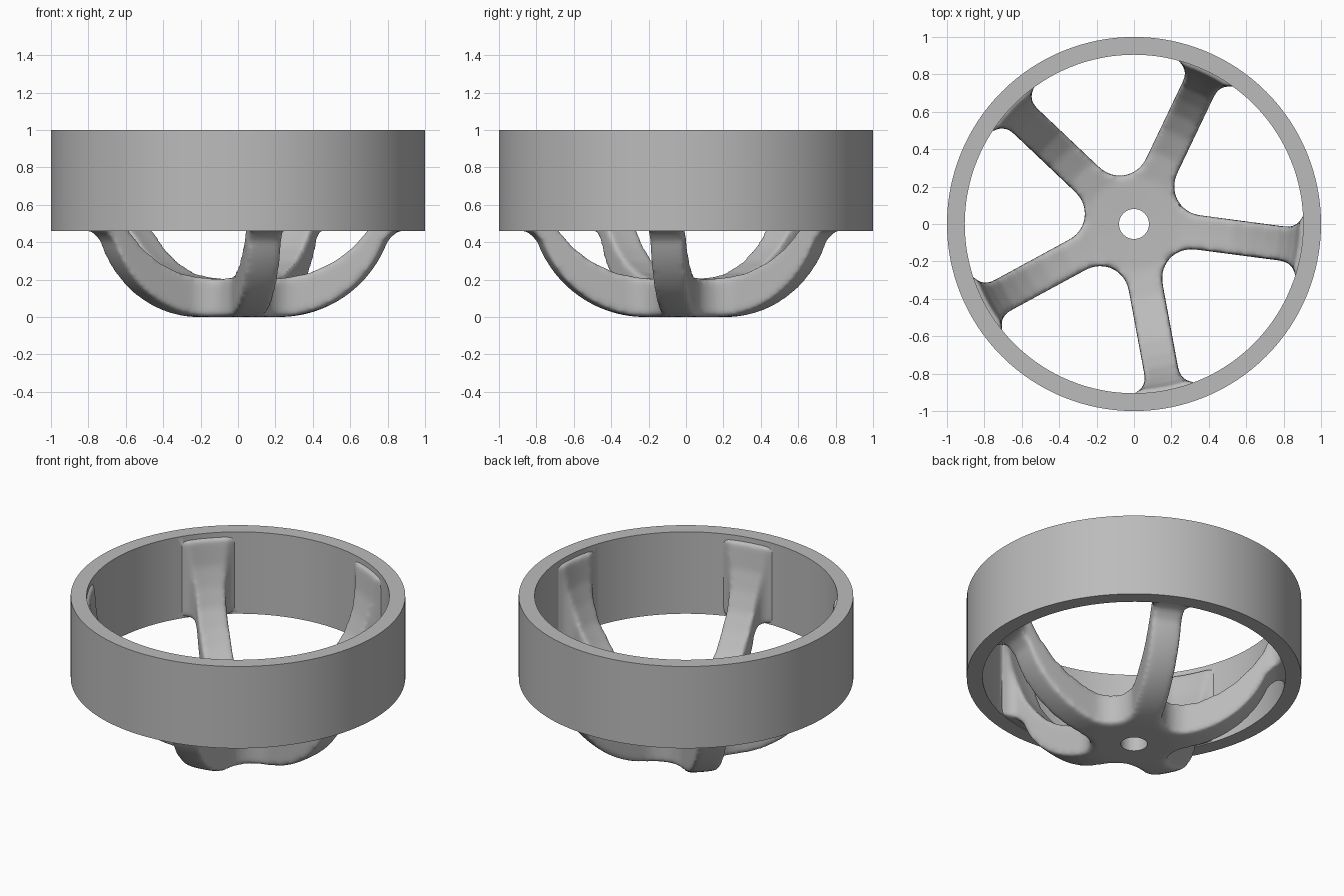
import bpy, bmesh
from math import sin, cos, radians, pi
from mathutils import Matrix

cube = bpy.data.objects.get("Cube")
if cube:
    bpy.data.objects.remove(cube)

SPOKES = 5
FIRST_ANGLE = radians(-79.5)
HALF = pi / SPOKES
SPOKE_HALF_WIDTH = 0.092

grey = bpy.data.materials.new("plain grey")
grey.use_nodes = True
colour = (0.5, 0.5, 0.5, 1)
grey.diffuse_color = colour
grey.node_tree.nodes["Principled BSDF"].inputs["Base Color"].default_value = colour


def make_object(name, bm):
    bmesh.ops.recalc_face_normals(bm, faces=bm.faces)
    mesh = bpy.data.meshes.new(name)
    bm.to_mesh(mesh)
    bm.free()
    mesh.materials.append(grey)
    obj = bpy.data.objects.new(name, mesh)
    bpy.context.collection.objects.link(obj)
    return obj


def lathe(name, profile, steps, closed=False):
    bm = bmesh.new()
    verts = [bm.verts.new((r, 0, z)) for r, z in profile]
    pairs = list(zip(verts, verts[1:]))
    if closed:
        pairs.append((verts[-1], verts[0]))
    edges = [bm.edges.new(p) for p in pairs]
    bmesh.ops.spin(bm, geom=verts + edges, cent=(0, 0, 0), axis=(0, 0, 1),
                   angle=2 * pi, steps=steps)
    bmesh.ops.remove_doubles(bm, verts=bm.verts, dist=0.0001)
    return make_object(name, bm)


def arc(cx, cy, r, start, end, n):
    return [(cx + r * cos(radians(start + (end - start) * i / n)),
             cy + r * sin(radians(start + (end - start) * i / n)))
            for i in range(n + 1)]


def apply_modifiers(obj):
    bpy.context.view_layer.objects.active = obj
    for m in list(obj.modifiers):
        bpy.ops.object.modifier_apply(modifier=m.name)


def boolean(obj, other, operation):
    m = obj.modifiers.new(operation, "BOOLEAN")
    m.object, m.operation, m.solver = other, operation, "EXACT"
    apply_modifiers(obj)
    bpy.data.objects.remove(other)


# Bowl-shaped shell that sets the curve of the hub and spokes
outer = [(0, 0)] + arc(0.22, 0.62, 0.62, -90, -20, 16) + [(0.85, 0.455), (0.975, 0.48)]
inner = [(0.975, 0.97), (0.885, 0.97), (0.865, 0.8), (0.83, 0.68), (0.78, 0.56),
         (0.71, 0.46), (0.63, 0.37), (0.53, 0.295), (0.4, 0.235), (0.25, 0.205), (0, 0.2)]
wheel = lathe("wheel", outer + inner, 96)

# Star-shaped plan: hub fillets, straight spokes, flared feet at the rim
valley = 0.265
fillet = (valley * sin(HALF) - SPOKE_HALF_WIDTH) / (1 - sin(HALF))
reach = valley + fillet
side = arc(reach * cos(HALF), reach * sin(HALF), fillet, 216, 270, 10)
side += arc(0.81, SPOKE_HALF_WIDTH + 0.08, 0.08, 270, 360, 8) + [(0.97, 0.2)]
plan = [(u, -v) for u, v in side] + side[:0:-1]

bm = bmesh.new()
outline = []
for k in range(SPOKES):
    turn = Matrix.Rotation(FIRST_ANGLE + 2 * HALF * k, 3, "Z")
    for u, v in plan:
        co = turn @ Matrix.Translation((u, v, -0.1)).translation
        outline.append(bm.verts.new(co))
face = bm.faces.new(outline)
top = bmesh.ops.extrude_face_region(bm, geom=[face])["geom"]
bmesh.ops.translate(bm, verts=[v for v in top if isinstance(v, bmesh.types.BMVert)],
                    vec=(0, 0, 1.3))
boolean(wheel, make_object("spoke_plan", bm), "INTERSECT")

# Round the spokes into soft cast shapes
remesh = wheel.modifiers.new("remesh", "REMESH")
remesh.mode, remesh.voxel_size = "VOXEL", 0.013
soften = wheel.modifiers.new("soften", "SMOOTH")
soften.factor, soften.iterations = 0.5, 18
apply_modifiers(wheel)

# Rim band
rim = lathe("rim", [(0.905, 0.46), (1, 0.46), (1, 1), (0.905, 1)], 128, closed=True)
boolean(wheel, rim, "UNION")

# Axle hole
bm = bmesh.new()
bmesh.ops.create_cone(bm, cap_ends=True, segments=48, radius1=0.08, radius2=0.08, depth=1)
boolean(wheel, make_object("axle_hole", bm), "DIFFERENCE")

wheel.data.materials.clear()
wheel.data.materials.append(grey)
for p in wheel.data.polygons:
    p.material_index = 0
bpy.ops.object.select_all(action="DESELECT")
wheel.select_set(True)
bpy.context.view_layer.objects.active = wheel
bpy.ops.object.shade_smooth_by_angle(angle=radians(40))
